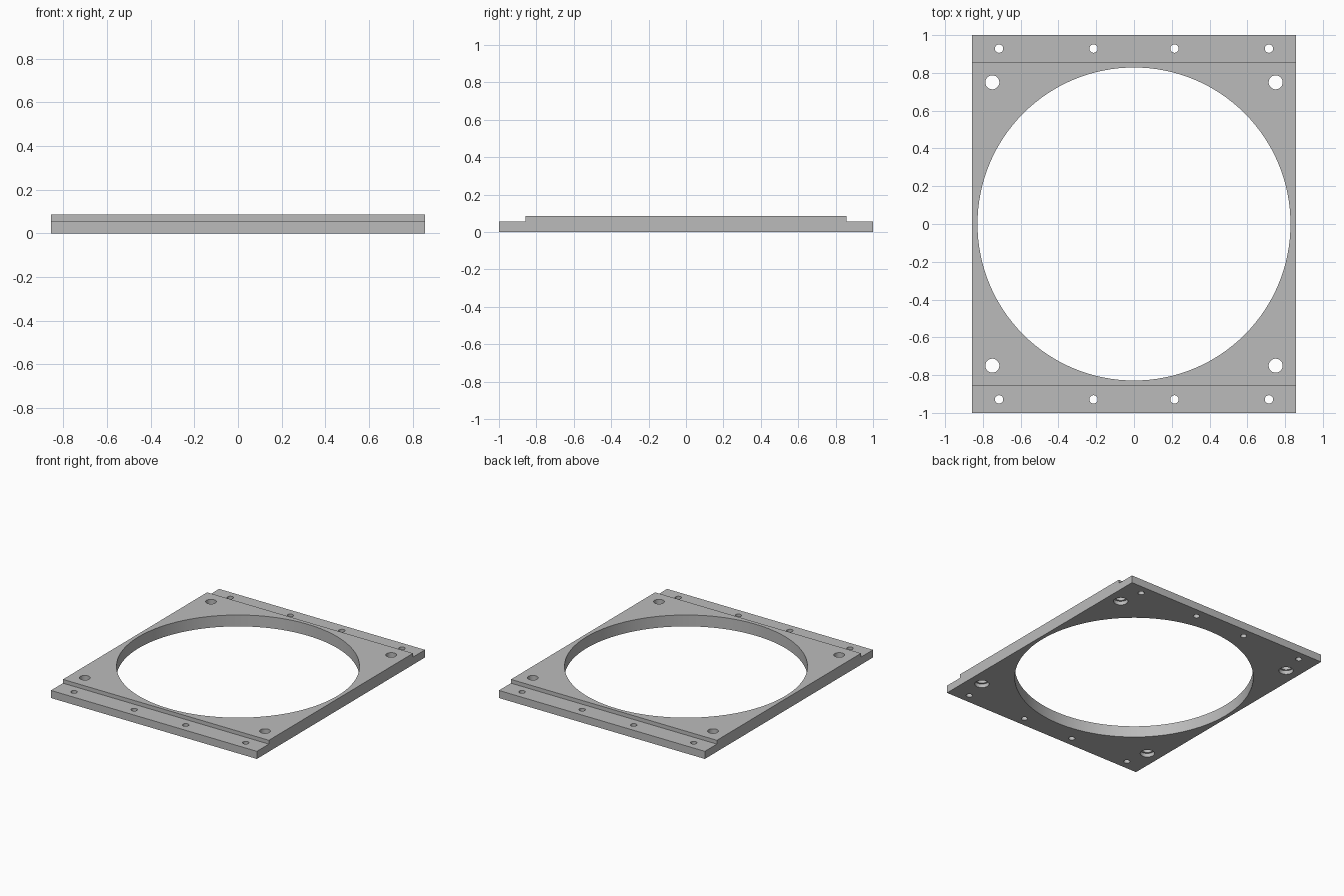
import bpy, bmesh, math
from mathutils import Matrix

cube = bpy.data.objects.get("Cube")
if cube:
    bpy.data.objects.remove(cube)

MM = 1 / 70            # plate is 140 mm long, 2 units
WIDTH, LENGTH, LEDGE = 120 * MM, 140 * MM, 10 * MM
THICK, LEDGE_Z = 6 * MM, 4 * MM


def new_object(name, bm):
    bmesh.ops.recalc_face_normals(bm, faces=bm.faces)
    mesh = bpy.data.meshes.new(name)
    bm.to_mesh(mesh)
    bm.free()
    obj = bpy.data.objects.new(name, mesh)
    bpy.context.collection.objects.link(obj)
    return obj


def cutter(name, spots, radius, low, high, segments):
    """One object holding an upright cylinder at every spot."""
    bm = bmesh.new()
    for x, y in spots:
        bmesh.ops.create_cone(bm, cap_ends=True, segments=segments,
                              radius1=radius, radius2=radius, depth=high - low,
                              matrix=Matrix.Translation((x, y, (low + high) / 2)))
    obj = new_object(name, bm)
    obj.hide_render = True
    return obj


# Plate: stepped side profile extruded across the width
half, step = LENGTH / 2, LENGTH / 2 - LEDGE
profile = [(-half, 0), (half, 0), (half, LEDGE_Z), (step, LEDGE_Z),
           (step, THICK), (-step, THICK), (-step, LEDGE_Z), (-half, LEDGE_Z)]
bm = bmesh.new()
side = bm.faces.new([bm.verts.new((-WIDTH / 2, y, z)) for y, z in profile])
swept = bmesh.ops.extrude_face_region(bm, geom=[side])["geom"]
bmesh.ops.translate(bm, vec=(WIDTH, 0, 0),
                    verts=[v for v in swept if isinstance(v, bmesh.types.BMVert)])
plate = new_object("adapter_plate", bm)

# Holes: main opening, corner bolts with recesses below, ledge screws
signs = (-1, 1)
corners = [(52.5 * MM * sx, 52.5 * MM * sy) for sx in signs for sy in signs]
screws = [(x * MM * sx, 65 * MM * sy) for x in (15, 50) for sx in signs for sy in signs]
cutters = [
    cutter("opening_cutter", [(0, 0)], 58 * MM, -0.1, 0.2, 128),
    cutter("bolt_hole_cutter", corners, 2.6 * MM, -0.1, 0.2, 32),
    cutter("bolt_recess_cutter", corners, 3.5 * MM, -0.1, 2 * MM, 32),
    cutter("screw_hole_cutter", screws, 1.55 * MM, -0.1, 0.2, 32),
]
for cut in cutters:
    mod = plate.modifiers.new(cut.name, "BOOLEAN")
    mod.operation, mod.solver, mod.object = "DIFFERENCE", "EXACT", cut

# Bake the cuts and drop the helpers
graph = bpy.context.evaluated_depsgraph_get()
baked = bpy.data.meshes.new_from_object(plate.evaluated_get(graph))
plate.modifiers.clear()
plate.data = baked
for cut in cutters:
    bpy.data.objects.remove(cut)

# Plain grey material
grey = bpy.data.materials.new("plain_grey")
grey.use_nodes = True
colour = (0.5, 0.5, 0.5, 1)
grey.diffuse_color = colour
grey.node_tree.nodes["Principled BSDF"].inputs["Base Color"].default_value = colour
plate.data.materials.clear()
plate.data.materials.append(grey)

# Smooth hole walls, sharp edges
bpy.ops.object.select_all(action="DESELECT")
plate.select_set(True)
bpy.context.view_layer.objects.active = plate
bpy.ops.object.shade_smooth_by_angle(angle=math.radians(30))
